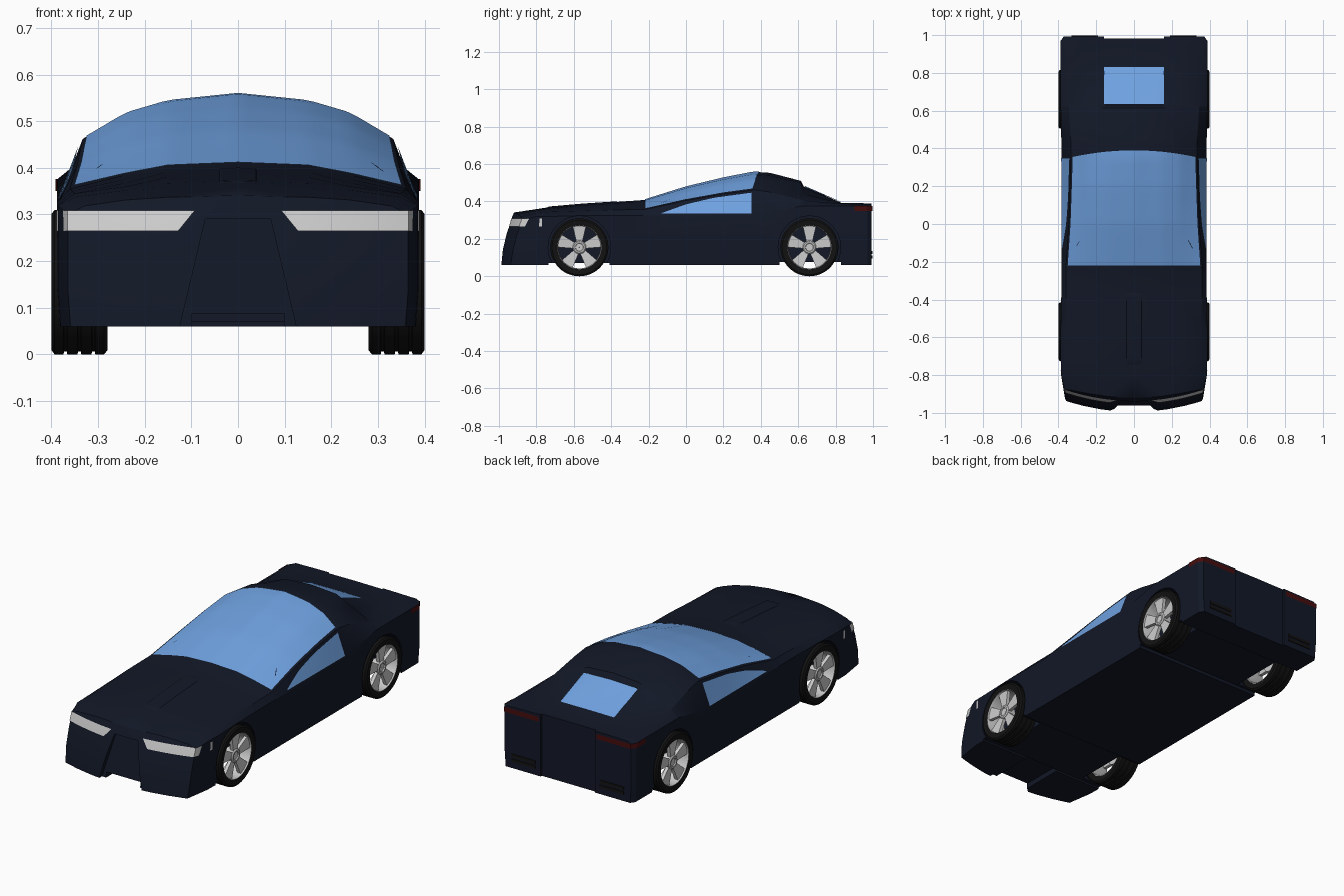
import bpy, bmesh, math
from mathutils import Vector, Matrix

if "Cube" in bpy.data.objects:
    bpy.data.objects.remove(bpy.data.objects["Cube"])


def material(name, rgb):
    m = bpy.data.materials.new(name)
    m.diffuse_color = (*rgb, 1)
    m.use_nodes = True
    m.node_tree.nodes["Principled BSDF"].inputs["Base Color"].default_value = m.diffuse_color
    return m


NAVY = material("navy_paint", (0.006, 0.009, 0.02))
GLASS = material("blue_glass", (0.16, 0.36, 0.75))
BLACK = material("black_rubber", (0.006, 0.006, 0.006))
RED = material("red_lens", (0.06, 0.004, 0.004))


def finish(name, bm, mat=None, angle=30):
    bmesh.ops.recalc_face_normals(bm, faces=bm.faces)
    me = bpy.data.meshes.new(name)
    bm.to_mesh(me)
    bm.free()
    if mat:
        me.materials.append(mat)
    me.shade_smooth()
    me.set_sharp_from_angle(angle=math.radians(angle))
    ob = bpy.data.objects.new(name, me)
    bpy.context.collection.objects.link(ob)
    return ob


def add_grid(bm, rows, close=False):
    vs = [[bm.verts.new(p) for p in r] for r in rows]
    if close:
        vs.append(vs[0])
    for a, b in zip(vs, vs[1:]):
        for i in range(len(a) - 1):
            bm.faces.new((a[i], a[i + 1], b[i + 1], b[i]))


def patch(name, fn, nu, nv, mat=None, mirror=False):
    bm = bmesh.new()
    rows = [[Vector(fn(u / nu, v / nv)) for u in range(nu + 1)] for v in range(nv + 1)]
    add_grid(bm, rows)
    if mirror:
        add_grid(bm, [[Vector((-p.x, p.y, p.z)) for p in reversed(r)] for r in rows])
    return finish(name, bm, mat)


def interp(table, t):
    for a, b in zip(table, table[1:]):
        if t <= b[0]:
            k = max(0, (t - a[0]) / (b[0] - a[0]))
            return [p + (q - p) * k for p, q in zip(a, b)]
    return list(table[-1])


# Body stations: y, half width, shoulder z, roof edge x, roof edge z, then z at x=.24, .15, 0
ST = [
    (-0.80, .386, .32, .345, .338, .352, .357, .359),
    (-0.72, .388, .32, .350, .345, .360, .367, .371),
    (-0.55, .388, .325, .355, .350, .368, .380, .386),
    (-0.38, .385, .325, .360, .355, .376, .391, .397),
    (-0.22, .385, .325, .360, .357, .385, .402, .408),
    (0.00, .385, .325, .345, .405, .445, .467, .477),
    (0.20, .385, .325, .338, .440, .490, .513, .525),
    (0.37, .385, .325, .333, .462, .515, .542, .558),
    (0.45, .385, .345, .335, .450, .510, .538, .553),
    (0.615, .388, .375, .345, .410, .455, .500, .510),
    (0.63, .388, .375, .347, .405, .440, .475, .480),
    (0.83, .388, .375, .360, .388, .390, .392, .393),
    (0.97, .388, .375, .360, .387, .388, .389, .390),
]
NOSE = (0, .365, .30, .33, .318, .331, .337, .341)
TAIL = (0, .372, .375, .355, .385, .387, .388, .389)


def section(s):
    y, w, zs, x4, z4, z5, z6, zt = s
    return [(w - .006, .06), (w, .14), (w, .23), (w, zs), (x4, z4), (.24, z5), (.15, z6), (0, zt)]


def nose_y(x, z):
    return -.995 + .075 * (max(0, z - .06) / .28) ** 1.6 + .055 * (x / .35) ** 2


def top_z(x, y):
    pts = [(p[0], p[1]) for p in reversed(section(interp(ST, y))[3:])]
    return interp(pts, abs(x))[1]


# Body shell: lofted sections with curved nose and flat tail
half = [[(k * x, nose_y(k * x, z), z) for x, z in section(NOSE)] for k in (0, .25, .5, .75, .93, 1)]
half += [[(x, s[0], z) for x, z in section(s)] for s in ST]
half += [[(k * x, .993, z) for x, z in section(TAIL)] for k in (1, .5, 0)]
bm = bmesh.new()
add_grid(bm, half)
add_grid(bm, [[(-x, y, z) for x, y, z in r] for r in half])
bmesh.ops.remove_doubles(bm, verts=bm.verts, dist=1e-5)
bmesh.ops.holes_fill(bm, edges=[e for e in bm.edges if e.is_boundary], sides=0)
body = finish("car_body", bm, NAVY)

# Cutters: wheel arches, underside steps, nose opening, tail recess
cutters = []


def cut(bm):
    ob = finish("cutter", bm)
    ob.hide_render = True
    cutters.append(ob)
    mod = body.modifiers.new("cut", 'BOOLEAN')
    mod.operation, mod.solver, mod.object = 'DIFFERENCE', 'EXACT', ob


def add_box(bm, lo, hi):
    lo, hi = Vector(lo), Vector(hi)
    m = Matrix.Translation((lo + hi) / 2) @ Matrix.Diagonal((*(hi - lo), 1))
    return bmesh.ops.create_cube(bm, size=1, matrix=m)['verts']


WHEEL_Y = (-.57, .66)
for wy in WHEEL_Y:
    for sx in (-1, 1):
        bm = bmesh.new()
        m = Matrix.Translation((sx * .385, wy, .155)) @ Matrix.Rotation(math.pi / 2, 4, 'Y')
        bmesh.ops.create_cone(bm, cap_ends=True, segments=48, radius1=.167, radius2=.167, depth=.25, matrix=m)
        cut(bm)
for lo, hi in (((-.5, -.735, 0), (.5, -.41, .07)), ((-.5, .5, 0), (.5, .83, .077)),
               ((-.1, -1.2, 0), (.1, -.735, .088)), ((-.16, .983, 0), (.16, 1.2, .5))):
    bm = bmesh.new()
    add_box(bm, lo, hi)
    cut(bm)
bm = bmesh.new()
for v in add_box(bm, (-1, -1.2, .05), (1, -.968, .29)):
    top = v.co.z > .2
    v.co.x *= .07 if top else .127
    if v.co.y > -1.1 and top:
        v.co.y = -.925
cut(bm)
dg = bpy.context.evaluated_depsgraph_get()
me = bpy.data.meshes.new_from_object(body.evaluated_get(dg))
body.modifiers.clear()
body.data = me
me.materials.clear()
me.materials.append(NAVY)
me.shade_smooth()
me.set_sharp_from_angle(angle=math.radians(30))
for c in cutters:
    bpy.data.objects.remove(c)


# Windshield
def windshield(u, v):
    k = 2 * u - 1
    y = -.22 + v * (.575 + .035 * (1 - k * k))
    x = k * (interp(ST, y)[3] - .009)
    return x, y, top_z(x, y) + .004


patch("windshield", windshield, 28, 16, GLASS)


# Rear window
def rear_glass(u, v):
    x, y = (2 * u - 1) * .16, .635 + .195 * v
    return x, y, top_z(x, y) + .005


patch("rear_window", rear_glass, 12, 6, GLASS)

# Side windows
SILL = [(-.13, .338), (0, .385), (.15, .42), (.35, .447)]


def side_glass(u, v):
    y = -.13 + .48 * u
    z = .335 + v * (interp(SILL, y)[1] - .335)
    p, q = section(interp(ST, y))[3:5]
    return p[0] + (q[0] - p[0]) * (z - p[1]) / (q[1] - p[1]) + .004, y, z


patch("side_windows", side_glass, 16, 3, GLASS, True)


# Raised hood panel
def hood(u, v):
    x, y = (2 * u - 1) * .043, -.75 + .39 * v
    edge = u in (0, 1) or v in (0, 1)
    return x, y, top_z(x, y) + (-.002 if edge else .003)


patch("hood_panel", hood, 12, 24, NAVY)


# Headlights wrapping round the nose corners
def headlight(u, v):
    z = .265 + .043 * v
    x0 = .128 - .035 * v
    if u <= .75:
        x = x0 + (.366 - x0) * u / .75
        return x, nose_y(x, z) - .004, z
    k = (u - .75) / .25
    y0 = nose_y(.366, z) - .004
    return .368 + .021 * k, y0 + (-.77 - y0) * k, z


patch("headlights", headlight, 16, 4, None, True)

# Tail lights and lower rear vents
LENS = [(0, .17, .997), (.6, .372, .997), (.75, .391, .968), (1, .391, .90)]


def tail_light(u, v):
    k, x, y = interp(LENS, u)
    return x, y, .35 + .026 * v


patch("tail_lights", tail_light, 20, 1, RED, True)
bm = bmesh.new()
for sx in (-1, 1):
    for z in (.095, .12):
        add_box(bm, (sx * .26 - .07, .97, z), (sx * .26 + .07, .997, z + .016))
finish("rear_vents", bm, BLACK)


# Wheels: turned about the x axis, outer face towards +x
def lathe(bm, profile, n=48):
    prof = profile + [profile[0]]
    add_grid(bm, [[(x, r * math.cos(a), r * math.sin(a)) for x, r in prof]
                  for a in (2 * math.pi * i / n for i in range(n))], True)


bm = bmesh.new()
tread = []
for gx in (-.03, 0, .03):
    tread += [(gx - .004, .155), (gx - .003, .149), (gx + .003, .149), (gx + .004, .155)]
lathe(bm, [(-.056, .118), (-.06, .146), (-.053, .155)] + tread + [(.053, .155), (.06, .146), (.056, .118)])
tyre = finish("tyre", bm, BLACK)

bm = bmesh.new()
lathe(bm, [(-.054, .120), (-.054, .113), (.045, .113), (.056, .117), (.056, .121)])
lathe(bm, [(.0, .001), (.0, .036), (.045, .036), (.05, .030), (.05, .022), (.044, .020), (.044, .001)], 32)
for i in range(5):
    rot = Matrix.Rotation(2 * math.pi * i / 5, 4, 'X')
    vs = add_box(bm, (.025, -1, .025), (.043, 1, .115))
    for v in vs:
        outer = v.co.z > .06
        v.co.y *= .036 if outer else .015
        v.co.x += .006 if outer else 0
    bmesh.ops.transform(bm, matrix=rot, verts=vs)
rim = finish("rim", bm)

for src in (tyre, rim):
    for i, (sx, wy) in enumerate((sx, wy) for sx in (1, -1) for wy in WHEEL_Y):
        ob = src if i == 0 else src.copy()
        if i:
            bpy.context.collection.objects.link(ob)
        ob.location = (sx * .34, wy, .155)
        ob.rotation_euler = (0, 0, 0 if sx > 0 else math.pi)
